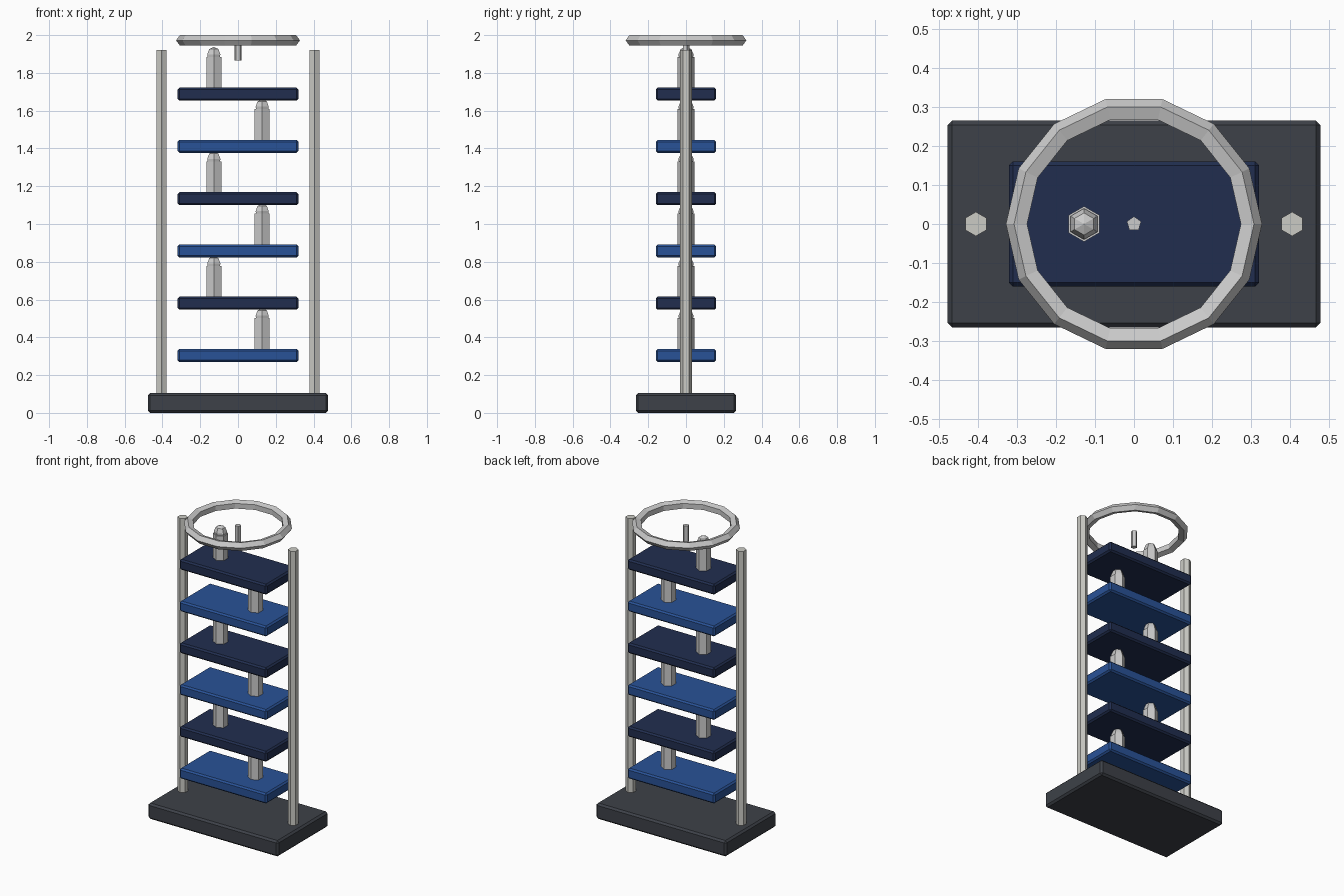
import bpy, bmesh
from math import sin, cos, pi, radians

if "Cube" in bpy.data.objects:
    bpy.data.objects.remove(bpy.data.objects["Cube"])


def material(name, rgb):
    m = bpy.data.materials.new(name)
    m.diffuse_color = (*rgb, 1)
    m.use_nodes = True
    m.node_tree.nodes["Principled BSDF"].inputs["Base Color"].default_value = m.diffuse_color
    return m


CHARCOAL = material("charcoal", (0.047, 0.053, 0.065))
BLUE = material("blue", (0.022, 0.085, 0.31))
NAVY = material("navy", (0.015, 0.027, 0.078))
STEEL = material("steel", (0.60, 0.60, 0.56))
SILVER = material("silver", (0.60, 0.60, 0.62))


def finish(bm, name, mat, loc):
    bmesh.ops.recalc_face_normals(bm, faces=bm.faces)
    me = bpy.data.meshes.new(name)
    bm.to_mesh(me)
    bm.free()
    me.materials.append(mat)
    ob = bpy.data.objects.new(name, me)
    ob.location = loc
    bpy.context.collection.objects.link(ob)
    return ob


def slab(name, size, loc, mat, bevel):
    bm = bmesh.new()
    bmesh.ops.create_cube(bm, size=1)
    bmesh.ops.scale(bm, vec=size, verts=bm.verts)
    ob = finish(bm, name, mat, loc)
    mod = ob.modifiers.new("bevel", "BEVEL")
    mod.width = bevel
    mod.segments = 1
    return ob


def lathe(name, profile, sides, loc, mat, closed=False, phase=pi / 2):
    """Faceted turning of (radius, z) points; open profiles are capped."""
    bm = bmesh.new()
    loops = []
    for r, z in profile:
        loops.append([bm.verts.new((r * cos(phase + 2 * pi * i / sides),
                                    r * sin(phase + 2 * pi * i / sides), z))
                      for i in range(sides)])
    pairs = list(zip(loops, loops[1:]))
    if closed:
        pairs.append((loops[-1], loops[0]))
    for a, b in pairs:
        for i in range(sides):
            j = (i + 1) % sides
            bm.faces.new((a[i], a[j], b[j], b[i]))
    if not closed:
        bm.faces.new(loops[0])
        bm.faces.new(loops[-1])
    bmesh.ops.remove_doubles(bm, verts=bm.verts, dist=1e-5)
    return finish(bm, name, mat, loc)


# base plate
slab("base", (0.955, 0.53, 0.105), (0, 0, 0.0525), CHARCOAL, 0.012)

# side posts
for side, x in (("left", -0.405), ("right", 0.405)):
    lathe(side + "_post", [(0.031, 0.09), (0.031, 1.92)], 6, (x, 0, 0), STEEL)

# shelves, each with a domed peg on alternating sides
PEG = [(0.0455, -0.01), (0.0455, 0.163), (0.038, 0.163),
       (0.040, 0.176), (0.0283, 0.204), (0.0, 0.216)]
for k in range(6):
    z = 0.304 + 0.2767 * k
    slab(f"shelf_{k + 1}", (0.64, 0.32, 0.069), (0, 0, z),
         NAVY if k % 2 else BLUE, 0.01)
    lathe(f"domed_peg_{k + 1}", PEG, 6,
          (-0.128 if k % 2 else 0.128, 0, z + 0.0345), SILVER)

# top ring with five-sided section
section = [(0.298 + 0.03 * cos(radians(72 * i)), 0.029 * sin(radians(72 * i)))
           for i in range(5)]
lathe("top_ring", section, 14, (0, 0, 1.9724), SILVER, closed=True, phase=0)

# small pin in the middle of the ring
lathe("centre_pin", [(0.0195, 1.865), (0.0195, 1.973)], 5, (0, 0, 0), SILVER)
